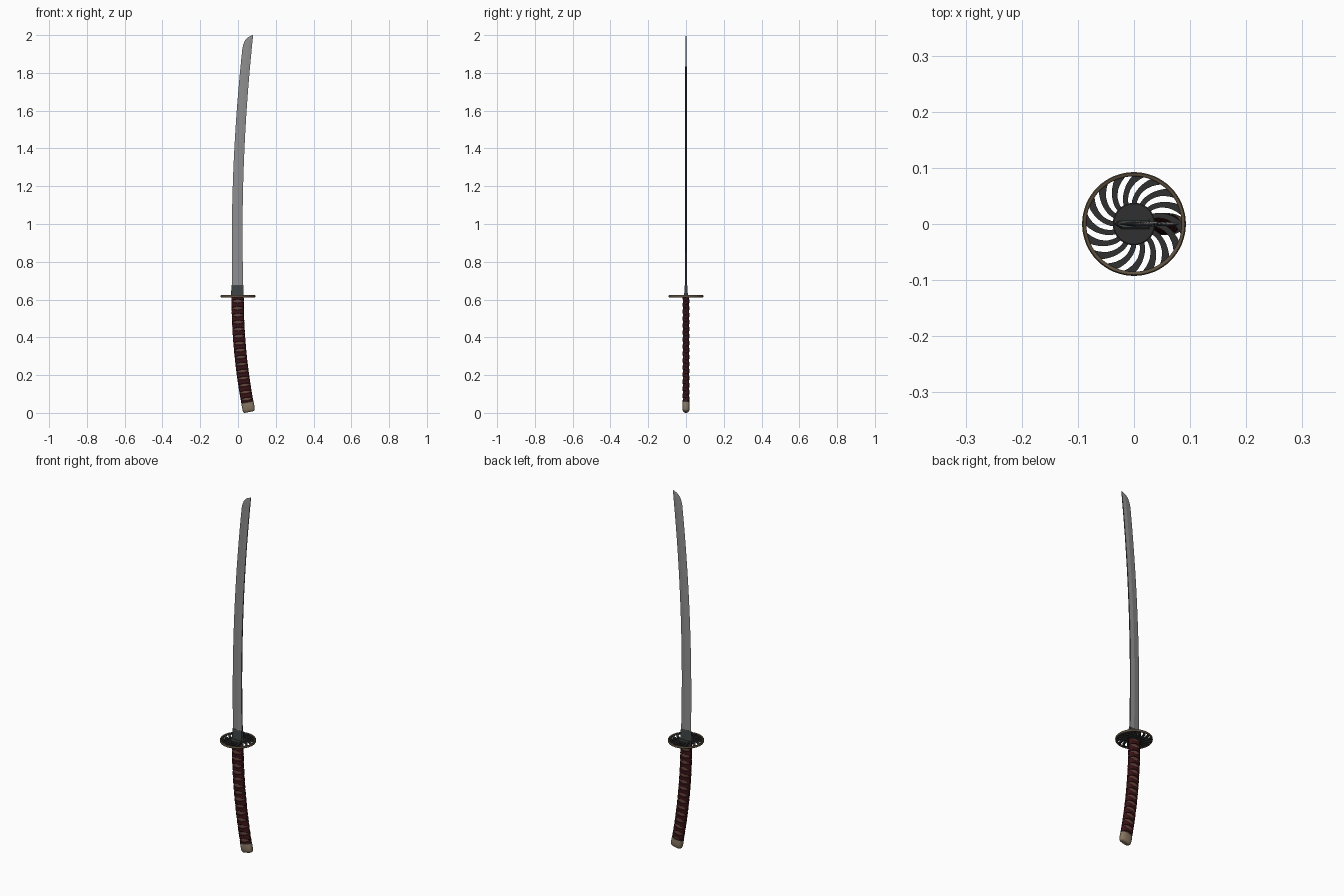
import bpy, bmesh, math
from math import sin, cos, pi

if "Cube" in bpy.data.objects:
    bpy.data.objects.remove(bpy.data.objects["Cube"])


def mat(name, r, g, b):
    m = bpy.data.materials.new(name)
    m.diffuse_color = (r, g, b, 1)
    m.use_nodes = True
    m.node_tree.nodes["Principled BSDF"].inputs["Base Color"].default_value = m.diffuse_color
    return m


STEEL = mat("blade_steel", 0.27, 0.27, 0.27)
DARK_STEEL = mat("dark_steel", 0.05, 0.05, 0.055)
COLLAR = mat("collar_iron", 0.05, 0.056, 0.056)
IRON = mat("guard_iron", 0.03, 0.03, 0.03)
BRONZE = mat("rim_bronze", 0.11, 0.08, 0.05)
WRAP = mat("wrap_red", 0.04, 0.006, 0.008)
SKIN = mat("grip_brown", 0.13, 0.06, 0.045)
CAP = mat("pommel_tan", 0.24, 0.18, 0.12)


def loft(name, rings, mats, closed=True, loop=False, caps=True, rule=None, smooth=30):
    """Skin a list of equal-length point rings; rule(face index in ring) gives the material."""
    bm = bmesh.new()
    vs = [[bm.verts.new(p) for p in r] for r in rings]
    n = len(rings[0])
    pairs = list(zip(vs, vs[1:])) + ([(vs[-1], vs[0])] if loop else [])
    for a, b in pairs:
        for i in range(n if closed else n - 1):
            j = (i + 1) % n
            f = bm.faces.new((a[i], a[j], b[j], b[i]))
            if rule:
                f.material_index = rule(i)
    if caps and not loop:
        bm.faces.new(vs[0][::-1])
        bm.faces.new(vs[-1])
    bmesh.ops.recalc_face_normals(bm, faces=bm.faces)
    me = bpy.data.meshes.new(name)
    bm.to_mesh(me)
    bm.free()
    for m in mats:
        me.materials.append(m)
    ob = bpy.data.objects.new(name, me)
    bpy.context.collection.objects.link(ob)
    if smooth:
        bpy.ops.object.select_all(action='DESELECT')
        ob.select_set(True)
        bpy.context.view_layer.objects.active = ob
        bpy.ops.object.shade_smooth_by_angle(angle=math.radians(smooth))
    return ob


# ---- blade: five-sided section, cutting edge on -x, spine on +x ----
def spine_x(z):
    return 0.024 + 0.051 * (z - 0.95) ** 2


def blade_ring(z, left, right, k=1.0):
    ridge = right - 0.4 * (right - left)
    return [(left, 0, z), (ridge, -0.0055 * k, z), (right, -0.0035 * k, z),
            (right, 0.0035 * k, z), (ridge, 0.0055 * k, z)]


rings = []
for i in range(25):
    z = 0.62 + (1.93 - 0.62) * i / 24
    w = 0.059 - 0.009 * (z - 0.65) / 1.25
    rings.append(blade_ring(z, spine_x(z) - w, spine_x(z), 1 - 0.3 * i / 24))
for z, left, k in [(1.95, 0.028, .65), (1.97, 0.036, .6), (1.983, 0.046, .5),
                   (1.993, 0.06, .35), (2.0, 0.078, .1)]:
    rings.append(blade_ring(z, left, spine_x(z), k))
loft("blade", rings, [STEEL, DARK_STEEL], rule=lambda i: 1 if i == 2 else 0, smooth=5)

# ---- collar at the blade root ----
loft("blade_collar",
     [[(-0.036 + t, 0, z), (-0.02, -h, z), (0.028 - t, -h, z), (0.028 - t, h, z), (-0.02, h, z)]
      for z, h, t in [(0.62, 0.010, 0), (0.672, 0.0075, 0.0005), (0.676, 0.006, 0.002)]],
     [COLLAR], smooth=0)

# ---- guard: hub, swept spokes, rim ----
GZ = 0.617


def disc(r, z, n=48):
    return [(r * cos(2 * pi * i / n), r * sin(2 * pi * i / n), z) for i in range(n)]


loft("guard_hub", [disc(0.036, GZ - .005), disc(0.038, GZ - .003),
                   disc(0.038, GZ + .003), disc(0.036, GZ + .005)], [IRON])
SPOKES = 16
for s in range(SPOKES):
    rings = []
    for i in range(9):
        t = i / 8
        r = 0.035 + 0.052 * t
        a = 2 * pi * s / SPOKES - 0.5 * t ** 1.4
        h = 0.125 - 0.03 * sin(pi * t)
        rings.append([(r * cos(a + d), r * sin(a + d), GZ + z)
                      for d, z in [(-h, -.004), (h, -.004), (h, .004), (-h, .004)]])
    loft("guard_spoke", rings, [IRON])
section = [(0.085, -.004), (0.087, -.006), (0.0905, -.006), (0.0925, -.003),
           (0.0925, .003), (0.0905, .006), (0.087, .006), (0.085, .004)]
loft("guard_rim", [[(r * cos(a), r * sin(a), GZ + z) for r, z in section]
                   for a in [2 * pi * i / 64 for i in range(64)]],
     [BRONZE], loop=True, smooth=50)


# ---- grip: oval section swept along a curved centre line ----
def grip_point(z, a, half_w, half_d):
    """Point on the grip oval; a = 0 faces front, a = pi faces back."""
    cx = -0.002 + 0.165 * (0.615 - z) ** 2
    slope = -0.33 * (0.615 - z)
    n = math.hypot(1, slope)
    u = half_w * math.copysign(abs(sin(a)) ** 0.8, sin(a))
    v = -half_d * math.copysign(abs(cos(a)) ** 0.7, cos(a))
    return (cx + u / n, v, z - u * slope / n)


def oval(z, w, d, n=32):
    return [grip_point(z, 2 * pi * i / n, w, d) for i in range(n)]


LOW, TOP = 0.055, 0.61
loft("grip_core", [oval(LOW - .005 + (TOP - LOW + .005) * i / 20, 0.030, 0.0155)
                   for i in range(21)], [SKIN])

# two opposed spiral tapes leave diamond openings front and back
TURNS, STEPS = 15, 28
PITCH = (TOP - LOW) / TURNS
for name, direction in (("wrap_tape_left", 1), ("wrap_tape_right", -1)):
    rings = []
    for i in range(TURNS * STEPS + 1):
        a = direction * 2 * pi * i / STEPS
        z = LOW + PITCH * i / STEPS
        rings.append([grip_point(min(max(z + PITCH * q, LOW - .004), TOP), a, w, d)
                      for q, w, d in [(-.27, .0295, .015), (-.21, .0325, .018),
                                      (.21, .0325, .018), (.27, .0295, .015)]])
    loft(name, rings, [WRAP], closed=False, caps=False)

# ---- pommel cap with a dark seam ----
loft("pommel_seam", [oval(0.052, 0.0325, 0.0185), oval(0.057, 0.0325, 0.0185)], [IRON])
loft("pommel_cap", [oval(z, 0.033 * k, 0.0195 * m) for z, k, m in
                    [(0.053, .98, .97), (0.05, 1, 1), (0.03, 1, 1), (0.017, .98, .95),
                     (0.010, .92, .82), (0.006, .82, .62), (0.0045, .66, .4)]],
     [CAP], smooth=50)
